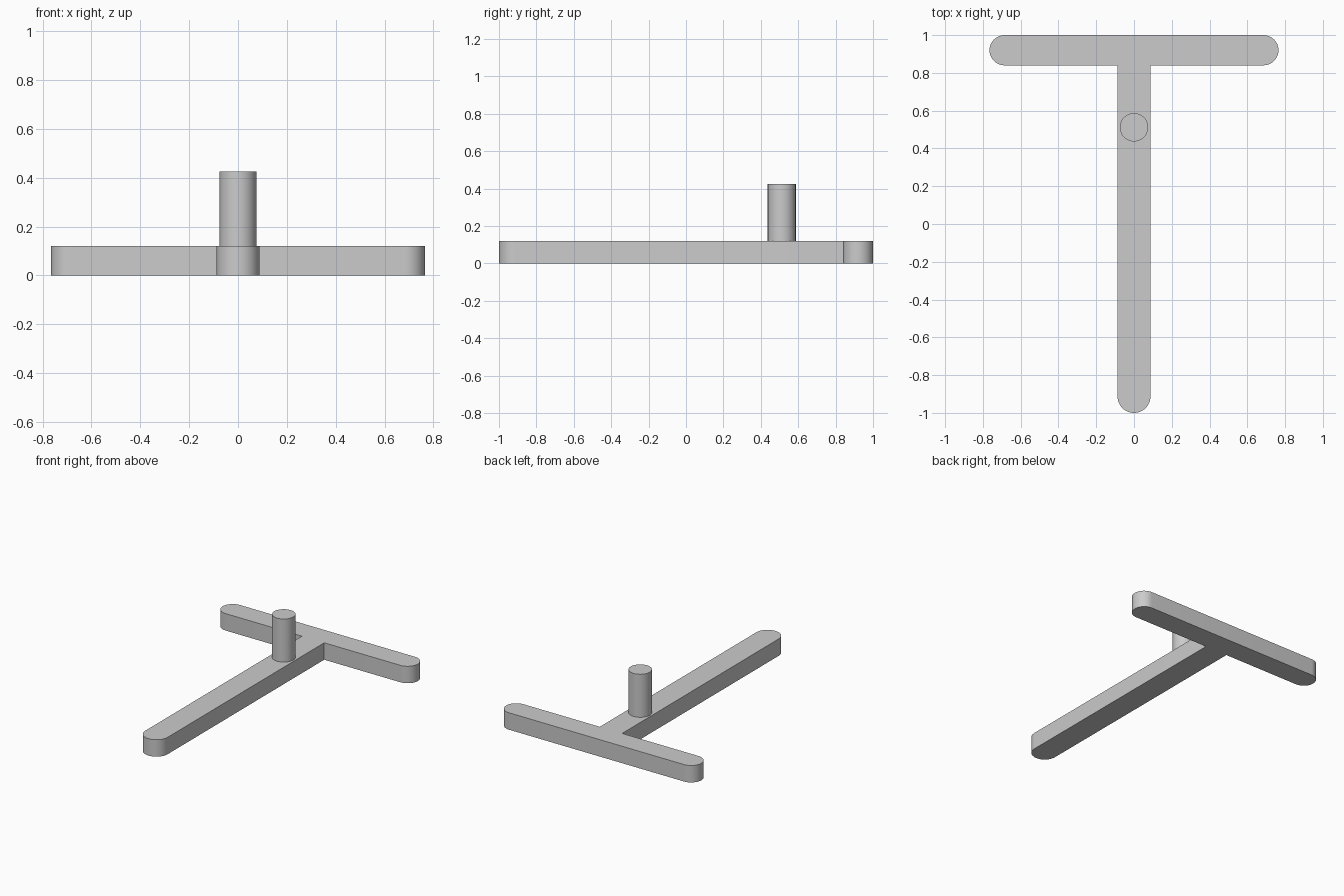
import bpy, bmesh
from math import sin, cos, pi, radians

cube = bpy.data.objects.get("Cube")
if cube:
    bpy.data.objects.remove(cube, do_unlink=True)

BAR_X, BAR_BACK, BAR_FRONT = 0.765, 1.0, 0.84
STEM_R, THICK = 0.0875, 0.12
PEG_R, PEG_Y, PEG_TOP = 0.075, 0.512, 0.425

grey = bpy.data.materials.new("plain grey")
grey.use_nodes = True
grey.diffuse_color = (0.6, 0.6, 0.6, 1)
grey.node_tree.nodes["Principled BSDF"].inputs["Base Color"].default_value = (0.6, 0.6, 0.6, 1)


def arc(cx, cy, r, start, steps=24):
    """Half circle of points, counter-clockwise from the start angle."""
    return [(cx + r * cos(start + pi * i / steps), cy + r * sin(start + pi * i / steps))
            for i in range(steps + 1)]


def prism(name, outline, z0, z1):
    """Extrude a closed outline upward into a solid."""
    bm = bmesh.new()
    face = bm.faces.new([bm.verts.new((x, y, z0)) for x, y in outline])
    top = bmesh.ops.extrude_face_region(bm, geom=[face], use_keep_orig=True)["geom"]
    bmesh.ops.translate(bm, vec=(0, 0, z1 - z0),
                        verts=[v for v in top if isinstance(v, bmesh.types.BMVert)])
    bmesh.ops.recalc_face_normals(bm, faces=bm.faces)
    mesh = bpy.data.meshes.new(name)
    bm.to_mesh(mesh)
    bm.free()
    mesh.materials.append(grey)
    obj = bpy.data.objects.new(name, mesh)
    bpy.context.collection.objects.link(obj)
    bpy.ops.object.select_all(action='DESELECT')
    obj.select_set(True)
    bpy.context.view_layer.objects.active = obj
    bpy.ops.object.shade_smooth_by_angle(angle=radians(30))
    return obj


# T-shaped base: round front tip, then the rounded ends of the crossbar
end_r = (BAR_BACK - BAR_FRONT) / 2
mid_y = BAR_FRONT + end_r
base = (arc(0, STEM_R - 1, STEM_R, pi)
        + [(STEM_R, BAR_FRONT)]
        + arc(BAR_X - end_r, mid_y, end_r, -pi / 2)
        + arc(end_r - BAR_X, mid_y, end_r, pi / 2)
        + [(-STEM_R, BAR_FRONT)])
prism("t_base", base, 0, THICK)

# Upright peg on the stem
circle = arc(0, PEG_Y, PEG_R, 0)[:-1] + arc(0, PEG_Y, PEG_R, pi)[:-1]
prism("peg", circle, THICK, PEG_TOP)
